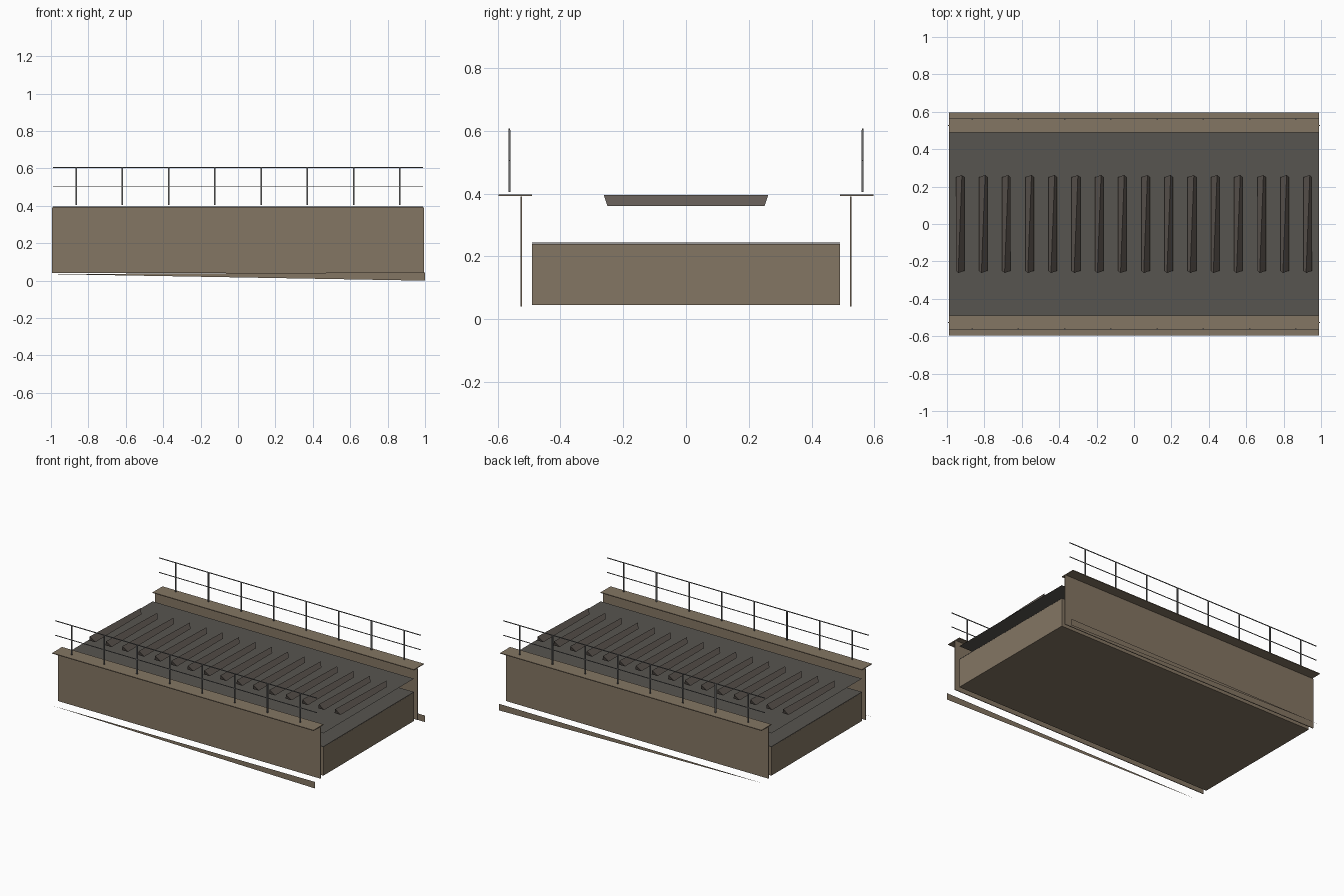
import bpy, bmesh

if "Cube" in bpy.data.objects:
    bpy.data.objects.remove(bpy.data.objects["Cube"])

def material(name, col):
    m = bpy.data.materials.new(name)
    m.diffuse_color = (*col, 1)
    m.use_nodes = True
    m.node_tree.nodes["Principled BSDF"].inputs["Base Color"].default_value = m.diffuse_color
    return m

BROWN = material("weathered_brown_steel", (0.23, 0.18, 0.125))
STONE = material("dark_ballast", (0.097, 0.09, 0.08))
WOOD = material("dark_timber", (0.12, 0.102, 0.088))
RAIL = material("grey_railing", (0.15, 0.15, 0.15))

def mesh_object(name, verts, faces, mat):
    me = bpy.data.meshes.new(name)
    bm = bmesh.new()
    vs = [bm.verts.new(v) for v in verts]
    for f in faces:
        bm.faces.new([vs[i] for i in f])
    if len(faces) > 1:
        bmesh.ops.recalc_face_normals(bm, faces=bm.faces)
    bm.to_mesh(me)
    bm.free()
    me.materials.append(mat)
    ob = bpy.data.objects.new(name, me)
    bpy.context.collection.objects.link(ob)
    return ob

BOX_FACES = [(0, 1, 3, 2), (4, 6, 7, 5), (0, 4, 5, 1),
             (2, 3, 7, 6), (0, 2, 6, 4), (1, 5, 7, 3)]

def box(name, x, y, z, mat):
    return mesh_object(name, [(a, b, c) for a in x for b in y for c in z], BOX_FACES, mat)

# Deck trough with its dark floor
box("deck_trough", (-0.99, 0.99), (-0.49, 0.49), (0.045, 0.24), BROWN)
box("trough_floor", (-0.99, 0.99), (-0.49, 0.49), (0.2405, 0.244), STONE)

# Ballast surface, a thin sheet above the floor
mesh_object("ballast_surface",
            [(-0.99, -0.49, 0.335), (0.99, -0.49, 0.335),
             (0.99, 0.49, 0.335), (-0.99, 0.49, 0.335)], [(0, 1, 2, 3)], STONE)

# Sleepers: low ridged timbers with a slightly skewed ridge
for i in range(16):
    x = -0.93 + i * 0.124
    w, l, z0, z1 = 0.023, 0.25, 0.36, 0.395
    mesh_object(f"sleeper_{i + 1}",
                [(x - w, -l, z0), (x + w, -l, z0), (x + w, l, z0), (x - w, l, z0),
                 (x - 0.01, -0.262, z1), (x + 0.01, 0.262, z1)],
                [(0, 3, 2, 1), (0, 1, 4), (2, 3, 5), (1, 2, 5, 4), (3, 0, 4, 5)], WOOD)

# Girders and railings on both sides
for side, s in (("front", -1), ("back", 1)):
    def span(a, b):
        return tuple(sorted((s * a, s * b)))
    box(f"{side}_girder_web", (-0.995, 0.995), span(0.523, 0.528), (0.04, 0.39), BROWN)
    box(f"{side}_top_flange", (-0.99, 0.99), span(0.49, 0.597), (0.392, 0.397), BROWN)
    # Tapering lower flange edge
    mesh_object(f"{side}_lower_flange_edge",
                [(-1, s * 0.595, 0.035), (1, s * 0.595, 0.0), (1, s * 0.595, 0.045)],
                [(0, 1, 2) if s < 0 else (0, 2, 1)], BROWN)
    # Handrails
    box(f"{side}_top_rail", (-0.99, 0.99), span(0.561, 0.565), (0.602, 0.607), RAIL)
    box(f"{side}_middle_rail", (-0.99, 0.99), span(0.561, 0.565), (0.503, 0.507), RAIL)
    # Posts
    for i in range(8):
        x = -0.865 + i * 0.2471
        box(f"{side}_railing_post_{i + 1}", (x - 0.004, x + 0.004),
            span(0.560, 0.566), (0.405, 0.603), RAIL)
